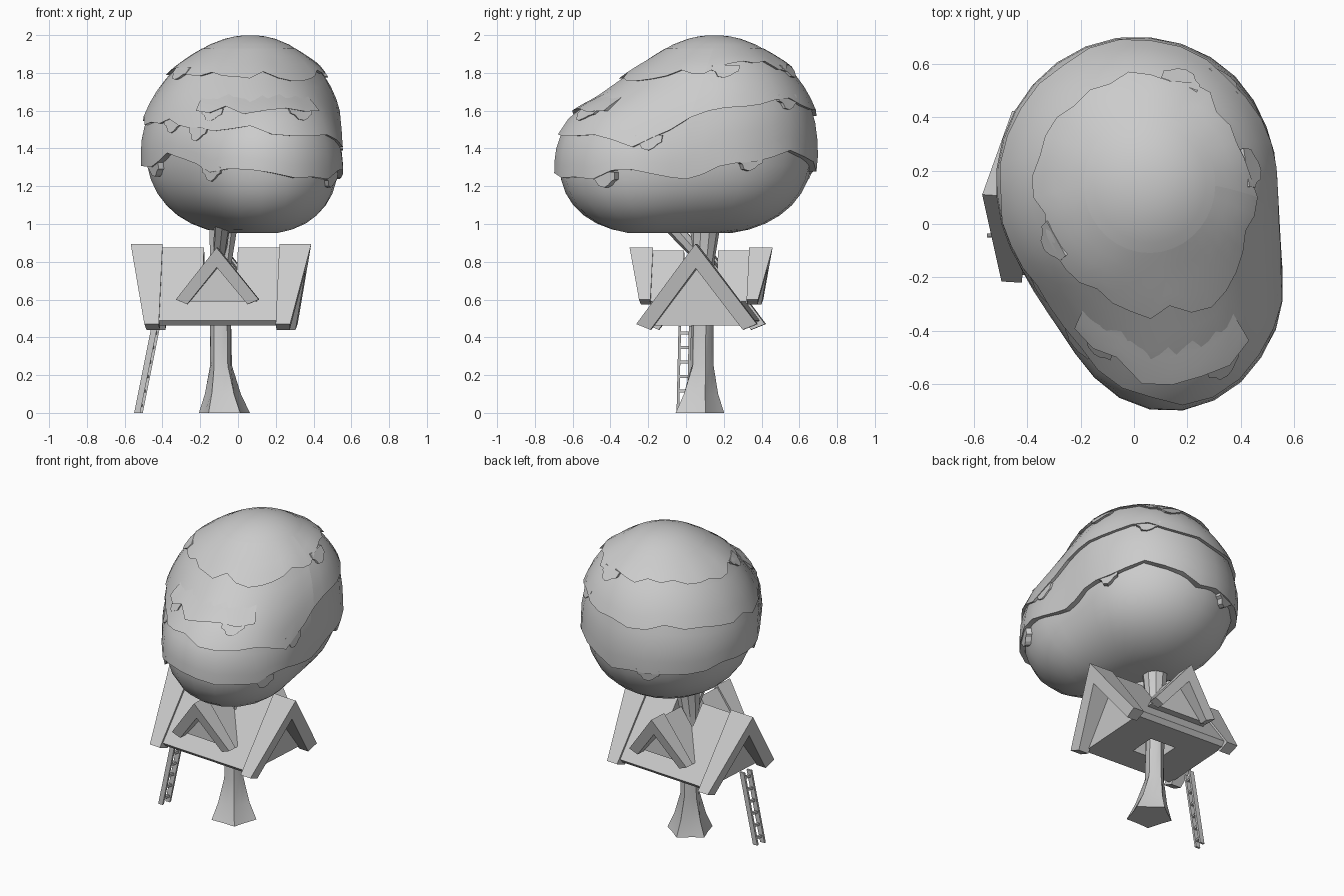
import bpy, bmesh, math, random
from mathutils import Vector, Matrix

if "Cube" in bpy.data.objects:
    bpy.data.objects.remove(bpy.data.objects["Cube"])

random.seed(4)
HOUSE = Matrix.Translation((-0.09, 0.08, 0)) @ Matrix.Rotation(math.radians(-3.6), 4, 'Z')


def make(name, verts, faces, smooth=None):
    me = bpy.data.meshes.new(name)
    me.from_pydata([tuple(v) for v in verts], [], faces)
    bm = bmesh.new()
    bm.from_mesh(me)
    bmesh.ops.recalc_face_normals(bm, faces=bm.faces)
    bm.to_mesh(me)
    bm.free()
    ob = bpy.data.objects.new(name, me)
    bpy.context.collection.objects.link(ob)
    if smooth:
        bpy.context.view_layer.objects.active = ob
        ob.select_set(True)
        bpy.ops.object.shade_smooth_by_angle(angle=math.radians(smooth))
        ob.select_set(False)
    return ob


def loft(name, rings, smooth=None):
    """Closed rings of equal length joined into a capped solid."""
    n = len(rings[0])
    faces = [(r*n+i, r*n+(i+1) % n, (r+1)*n+(i+1) % n, (r+1)*n+i)
             for r in range(len(rings)-1) for i in range(n)]
    faces += [tuple(range(n)), tuple(range((len(rings)-1)*n, len(rings)*n))]
    return make(name, [v for r in rings for v in r], faces, smooth)


def prism(name, pts, x0, x1, turn=0):
    """Profile (y, z) extended along local x between two depth functions of z."""
    m = HOUSE @ Matrix.Rotation(math.radians(turn), 4, 'Z')
    return loft(name, [[m @ Vector((f(z), y, z)) for y, z in pts] for f in (x0, x1)])


def bar(name, a, b, ra, rb, n=4, up=(0, 1, 0)):
    a, b = Vector(a), Vector(b)
    d = (b - a).normalized()
    u = (Vector(up) - d * d.dot(Vector(up))).normalized()
    w = d.cross(u)
    ang = [math.tau*(i+.5)/n for i in range(n)]
    return loft(name, [[p + (u*math.cos(t) + w*math.sin(t))*r for t in ang]
                       for p, r in ((a, ra), (b, rb))])


# trunk, flaring at the foot and under the leaves
rings = []
for z, r, flare, cx, cy in ((0, .127, .015, -.072, .06), (.1, .085, .015, -.08, .07),
                            (.25, .058, .003, -.09, .085), (.5, .058, 0, -.092, .087),
                            (.8, .06, 0, -.09, .09), (.95, .075, 0, -.08, .1),
                            (1.1, .09, 0, -.07, .11)):
    rings.append([(cx + (r+flare*(-1)**i)*math.cos(math.tau*(i+.5)/10),
                   cy + (r+flare*(-1)**i)*math.sin(math.tau*(i+.5)/10), z) for i in range(10)])
loft("trunk", rings, 35)
bar("branch_front", (-.1, .07, .83), (-.08, -.1, 1.02), .035, .045, 7)

# house: crossed roofs with a square opening for the trunk
hole = prism("trunk_hole_cutter", [(-.09, .3), (.09, .3), (.09, 1.1), (-.09, 1.1)],
             lambda z: -.09, lambda z: .09)
hole.hide_render = True
hole.hide_viewport = True
main = prism("main_roof", [(0, .875), (.29, .49), (.265, .463), (-.265, .463), (-.29, .49)],
             lambda z: -.32, lambda z: .32)
cross = prism("cross_roof", [(0, .86), (.205, .59), (-.205, .59)],
              lambda z: -.26, lambda z: .26, 90)
for ob in (main, cross):
    mod = ob.modifiers.new("opening", 'BOOLEAN')
    mod.object = hole
    mod.operation = 'DIFFERENCE'
    mod.solver = 'EXACT'

# gable boards, leaning outwards at the top
big = [(0, .895), (.32, .47), (.245, .44), (0, .765), (-.245, .44), (-.32, .47)]
small = [(0, .875), (.22, .6), (.16, .575), (0, .77), (-.16, .575), (-.22, .6)]
for k in (0, 180):
    prism("main_gable", big, lambda z: .31, lambda z: .38 + (z-.44)/.45*.098, k)
    prism("cross_gable", small, lambda z: .255, lambda z: .31 + (z-.575)/.295*.068, k + 90)


# ladder
def ladder_pt(t, y):
    return Vector((-.523 + .09*t + .25*y, y + .01*t, .45*t))


for y in (-.043, .012):
    loft("ladder_rail", [[ladder_pt(t, y) + Vector((dx, dy, 0)) for dx, dy in
                          ((-.016, -.007), (.016, -.007), (.016, .007), (-.016, .007))]
                         for t in (0, 1.02)])
for i in range(6):
    t = .09 + i*.17
    bar("ladder_rung", ladder_pt(t, -.043), ladder_pt(t, .012), .011, .011, 4, (1, 0, 0))

# foliage: the hull of a large back blob and a lower front blob, with full undersides
BACK, FRONT = (.01, .15, 1.45, .505, .53, .55), (.135, -.22, 1.36, .4, .455, .36)
BLOBS = [[a + (b-a)*k/8 for a, b in zip(BACK, FRONT)] for k in range(9)]


def skin(az, z, off=0):
    """Foliage surface at an azimuth around the core and a height."""
    a = math.radians(az)
    d = (math.cos(a), math.sin(a))
    s = min(1, max(0, (z-1.5)/.45))
    o = (.06 - .05*s, .15*s)
    best = 0
    for b in BLOBS:
        low = z < b[2]
        h = b[5] if not low else b[2] - .945
        k = 1 - (abs(z-b[2])/h)**(2.6 if low else 2)
        A = sum((d[i]/b[i+3])**2 for i in (0, 1))
        B = sum((o[i]-b[i])*d[i]/b[i+3]**2 for i in (0, 1))
        C = sum(((o[i]-b[i])/b[i+3])**2 for i in (0, 1)) - k
        if B*B - A*C > 0:
            best = max(best, (-B + math.sqrt(B*B - A*C))/A)
    best = max(0, best + off)
    return Vector((o[0] + best*d[0] + .1*max(0, z-1.45), o[1] + best*d[1], z))


loft("foliage_mass", [[skin(az, 1.4725 - .5275*math.cos(math.pi*k/20), -.004)
                       for az in range(0, 360, 12)] for k in range(1, 20)], 40)
# close the crown
loft("foliage_crown", [[skin(az, z) for az in range(0, 360, 12)]
                       for z in (1.9, 1.95, 1.98, 1.993, 1.999)], 40)


def edge(heights, az):
    f = (az % 360)/30
    i = int(f)
    return heights[i % 12]*(1-f+i) + heights[(i+1) % 12]*(f-i)


def shell(name, heights, above, a0=0, a1=360, thick=.03, fade=.3):
    """Overhanging leaf layer: jagged lip below, thinning up to the layer above."""
    n = round((a1-a0)/10)
    rows = ((0, -.03/thick), (0, 1), (.25, .8), (.5, .45+fade/2), (.75, .2+.75*fade), (1, fade))
    jag = [random.uniform(-.024, .024) for _ in range(n+1)]
    jag[-1] = jag[0]
    verts = []
    for i in range(n+1):
        az = a0 + (a1-a0)*i/n
        z = edge(heights, az) + jag[i]
        top = edge(above, az) + .03
        verts += [skin(az, z + t*(top-z), f*thick) for t, f in rows]
    m = len(rows)
    faces = [(i*m+j, (i+1)*m+j, (i+1)*m+j+1, i*m+j+1) for i in range(n) for j in range(m-1)]
    if a1 - a0 < 360:
        faces += [tuple(range(m)), tuple(range(n*m, n*m+m))]
    make(name, verts, faces, 40)


LOW = (1.25, 1.34, 1.37, 1.29, 1.3, 1.3, 1.29, 1.37, 1.3, 1.28, 1.25, 1.27)
MID = (1.56, 1.62, 1.67, 1.59, 1.6, 1.56, 1.54, 1.55, 1.5, 1.5, 1.48, 1.42)
TOP = (1.82, 1.84, 1.84, 1.82, 1.82, 1.82, 1.8, 1.82, 1.79, 1.79, 1.77, 1.8)
CAP = (1.6,)*12
shell("leaf_layer_low", LOW, MID)
shell("leaf_layer_middle", MID, TOP)
shell("leaf_layer_top", TOP, (1.9,)*12, fade=0)
shell("leaf_layer_front", CAP, (1.69,)*12, 236, 308, .045, 0)

# small scalloped leaf tufts hanging from the lips
TUFT = [(-.07, .015), (-.065, -.02), (-.045, -.03), (-.03, -.06), (0, -.068),
        (.025, -.055), (.045, -.035), (.065, -.025), (.07, .015)]
for hs, azs in ((LOW, (250, 315, 38, 110, 190)), (MID, (338, 60, 212, 238)),
                (TOP, (15, 75, 205)), (CAP, (247, 296))):
    for az in azs:
        z0 = edge(hs, az)
        step = skin(az, z0) - skin(az, z0 - .06)
        arc = (skin(az+5, z0) - skin(az-5, z0)).length/10
        fall = .06/step.length
        loft("leaf_tuft", [[skin(az + u/arc, z0 + v*fall, h) for u, v in TUFT]
                           for h in (-.02, .024/fall)])
